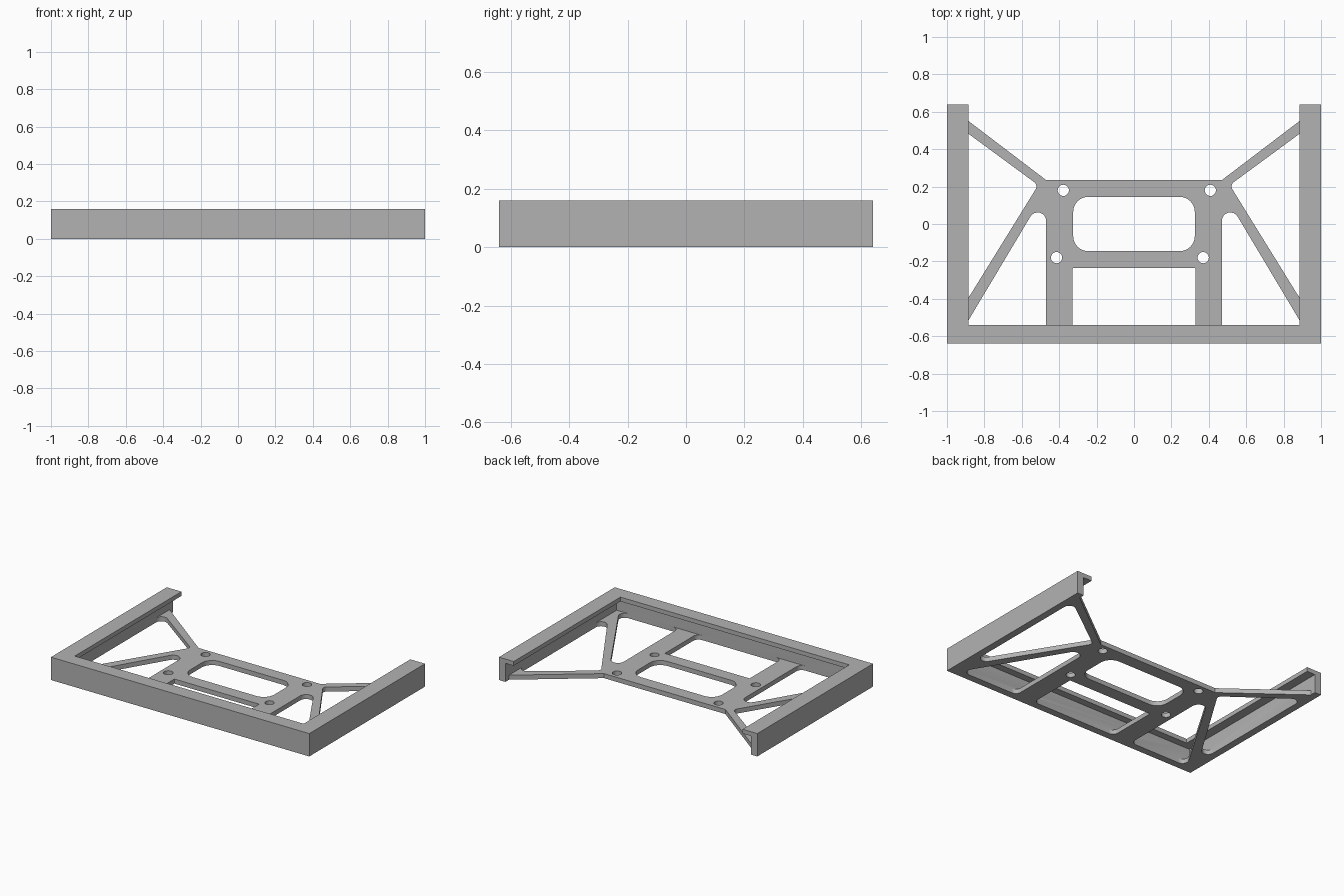
import bpy, bmesh
from math import cos, sin, pi
from mathutils import Vector

cube = bpy.data.objects.get("Cube")
if cube:
    bpy.data.objects.remove(cube, do_unlink=True)

HEIGHT, PLATE, WALL = 0.16, 0.032, 0.05
HALF_X, HALF_Y = 1.0, 0.64

grey = bpy.data.materials.new("plain grey")
grey.use_nodes = True
colour = (0.45, 0.45, 0.45, 1)
grey.diffuse_color = colour
grey.node_tree.nodes["Principled BSDF"].inputs["Base Color"].default_value = colour


def rounded(corners, steps=8):
    """Outline from (x, y, radius) corners, each rounded by a tangent arc."""
    pts = []
    for i, (x, y, r) in enumerate(corners):
        p = Vector((x, y))
        if r == 0:
            pts.append(p)
            continue
        a = (Vector(corners[i - 1][:2]) - p).normalized()
        b = (Vector(corners[(i + 1) % len(corners)][:2]) - p).normalized()
        half = a.angle(b) / 2
        centre = p + (a + b).normalized() * (r / sin(half))
        reach = r / sin(half) * cos(half)
        start, end = p + a * reach - centre, p + b * reach - centre
        sweep = start.angle(end)
        for k in range(steps + 1):
            t = k / steps
            pts.append(centre + (start * sin((1 - t) * sweep) + end * sin(t * sweep)) / sin(sweep))
    return pts


def circle(x, y, r, n=24):
    return [Vector((x + r * cos(2 * pi * k / n), y + r * sin(2 * pi * k / n))) for k in range(n)]


def mirror(corners):
    return [(-c[0], *c[1:]) for c in reversed(corners)]


def slab(name, loops, z0, z1):
    """Extrude an outline (first loop) with holes (other loops)."""
    bm = bmesh.new()
    for loop in loops:
        vs = [bm.verts.new((p.x, p.y, z0)) for p in loop]
        for i, v in enumerate(vs):
            bm.edges.new((vs[i - 1], v))
    bmesh.ops.triangle_fill(bm, use_beauty=True, edges=bm.edges[:])
    top = bmesh.ops.extrude_face_region(bm, geom=bm.faces[:])["geom"]
    bmesh.ops.translate(bm, vec=(0, 0, z1 - z0),
                        verts=[g for g in top if isinstance(g, bmesh.types.BMVert)])
    bmesh.ops.recalc_face_normals(bm, faces=bm.faces[:])
    mesh = bpy.data.meshes.new(name)
    bm.to_mesh(mesh)
    bm.free()
    mesh.materials.append(grey)
    ob = bpy.data.objects.new(name, mesh)
    bpy.context.collection.objects.link(ob)
    return ob


def u_outline(side, front):
    """Three-sided rim, open at the back."""
    half = [(HALF_X, -HALF_Y, 0), (HALF_X, HALF_Y, 0),
            (HALF_X - side, HALF_Y, 0), (HALF_X - side, -HALF_Y + front, 0)]
    return rounded(half + mirror(half))


# Base plate: outline with diagonal rear struts
in_x, in_y = HALF_X - WALL, -HALF_Y + WALL
half = [(HALF_X, -HALF_Y, 0), (HALF_X, HALF_Y, 0), (in_x, HALF_Y, 0),
        (in_x, 0.6, 0), (0.47, 0.235, 0)]
outline = rounded(half + mirror(half))

# Openings between struts, posts and rim
side_gap = [(0.512, 0.208, 0.03), (in_x, 0.53, 0.04), (in_x, -0.5, 0.04)]
front_gap = [(0.47, 0.18, 0.045), (0.93, in_y, 0.04), (0.47, in_y, 0.04)]
window = [(-0.325, -0.145, 0.08), (0.325, -0.145, 0.08),
          (0.325, 0.145, 0.08), (-0.325, 0.145, 0.08)]
bay = [(-0.328, in_y, 0.04), (0.328, in_y, 0.04), (0.328, -0.235, 0.005), (-0.328, -0.235, 0.005)]
holes = [rounded(c) for c in (side_gap, mirror(side_gap), front_gap, mirror(front_gap), window, bay)]

# Screw holes
for x, y in ((-0.378, 0.18), (0.408, 0.18), (-0.414, -0.18), (0.37, -0.18)):
    holes.append(circle(x, y, 0.03))

frame = slab("mounting_frame", [outline] + holes, 0, PLATE)

# Rim wall and inward top lip, merged into the plate
parts = [slab("rim_wall", [u_outline(WALL, WALL)], 0, HEIGHT),
         slab("top_lip", [u_outline(0.114, 0.1)], HEIGHT - 0.03, HEIGHT)]
for part in parts:
    mod = frame.modifiers.new("merge " + part.name, 'BOOLEAN')
    mod.operation, mod.solver, mod.object = 'UNION', 'EXACT', part
bpy.context.view_layer.update()
merged = bpy.data.meshes.new_from_object(frame.evaluated_get(bpy.context.evaluated_depsgraph_get()))
frame.modifiers.clear()
frame.data = merged
for part in parts:
    bpy.data.objects.remove(part, do_unlink=True)

# Clean flat faces, smooth rounded corners
bm = bmesh.new()
bm.from_mesh(merged)
bmesh.ops.remove_doubles(bm, verts=bm.verts[:], dist=0.0001)
bmesh.ops.dissolve_limit(bm, angle_limit=0.01, verts=bm.verts[:], edges=bm.edges[:])
bm.to_mesh(merged)
bm.free()
bpy.context.view_layer.objects.active = frame
frame.select_set(True)
bpy.ops.object.shade_smooth_by_angle(angle=0.5)
